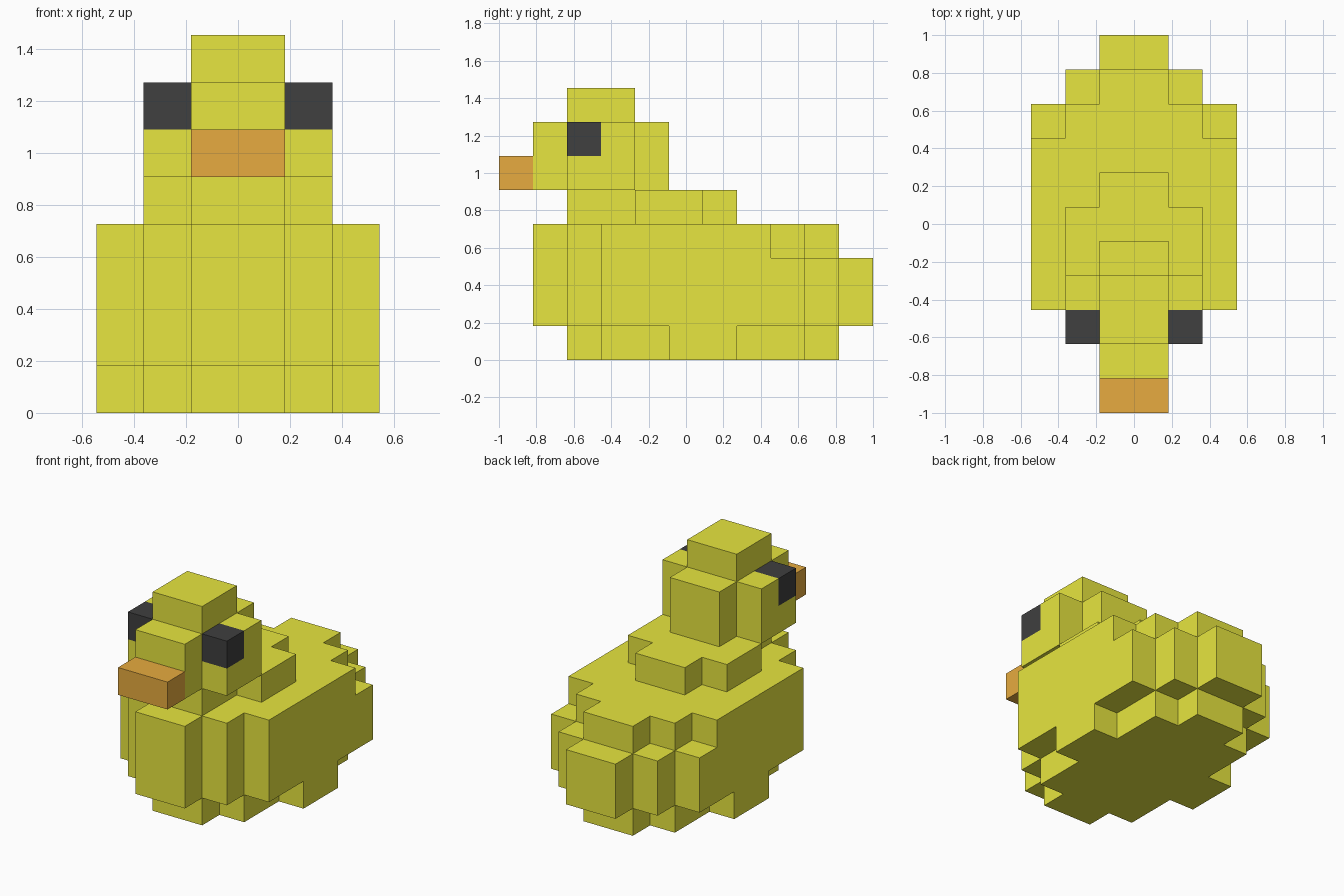
import bpy, bmesh, math
from mathutils import Vector

if "Cube" in bpy.data.objects:
    bpy.data.objects.remove(bpy.data.objects["Cube"])

U = 2 / 11  # one block


def blocks(z0, z1, bands, inner=0):
    """Cells of a mirrored layer; bands are (half width, y start, y end)."""
    return {(x, y, z)
            for half, y0, y1 in bands
            for x in range(-half, half) if x >= inner or x < -inner
            for y in range(y0, y1)
            for z in range(z0, z1)}


# Parts as stacked block layers, y counted from the beak tip
eyes = blocks(6, 7, [(2, 2, 3)], inner=1)
beak = blocks(5, 6, [(1, 0, 1)])
head = (blocks(5, 7, [(1, 1, 5), (2, 2, 4)]) | blocks(7, 8, [(1, 2, 4)])) - eyes
neck = blocks(4, 5, [(1, 2, 7), (2, 4, 6)])
body = (blocks(0, 1, [(1, 2, 10), (2, 3, 9), (3, 5, 7)])
        | blocks(1, 3, [(1, 1, 11), (2, 2, 10), (3, 3, 9)])
        | blocks(3, 4, [(1, 1, 10), (2, 2, 9), (3, 3, 8)]))
solid = eyes | beak | head | neck | body


def material(name, rgb):
    m = bpy.data.materials.new(name)
    m.diffuse_color = (*rgb, 1)
    m.use_nodes = True
    m.node_tree.nodes["Principled BSDF"].inputs["Base Color"].default_value = m.diffuse_color
    return m


def build(name, cells, mat):
    """Skin the exposed block sides, then merge coplanar faces."""
    bm = bmesh.new()
    for c in sorted(cells):
        for axis in range(3):
            for sign in (-1, 1):
                n = [0, 0, 0]
                n[axis] = sign
                if tuple(a + b for a, b in zip(c, n)) in solid:
                    continue
                corners = []
                for s, t in ((0, 0), (1, 0), (1, 1), (0, 1)):
                    p = list(c)
                    p[axis] += sign > 0
                    p[(axis + 1) % 3] += s
                    p[(axis + 2) % 3] += t
                    corners.append(Vector((p[0], p[1] - 5.5, p[2])) * U)
                if sign < 0:
                    corners.reverse()
                bm.faces.new([bm.verts.new(p) for p in corners])
    bmesh.ops.remove_doubles(bm, verts=bm.verts, dist=1e-4)
    bmesh.ops.dissolve_limit(bm, angle_limit=math.radians(1),
                             verts=bm.verts, edges=bm.edges)
    mesh = bpy.data.meshes.new(name)
    bm.to_mesh(mesh)
    bm.free()
    mesh.materials.append(mat)
    bpy.context.collection.objects.link(bpy.data.objects.new(name, mesh))


yellow = material("yellow", (0.8, 0.79, 0.05))
orange = material("orange", (0.8, 0.41, 0.05))
black = material("black", (0.05, 0.05, 0.05))

build("body", body, yellow)
build("neck", neck, yellow)
build("head", head, yellow)
build("beak", beak, orange)
build("eyes", eyes, black)
